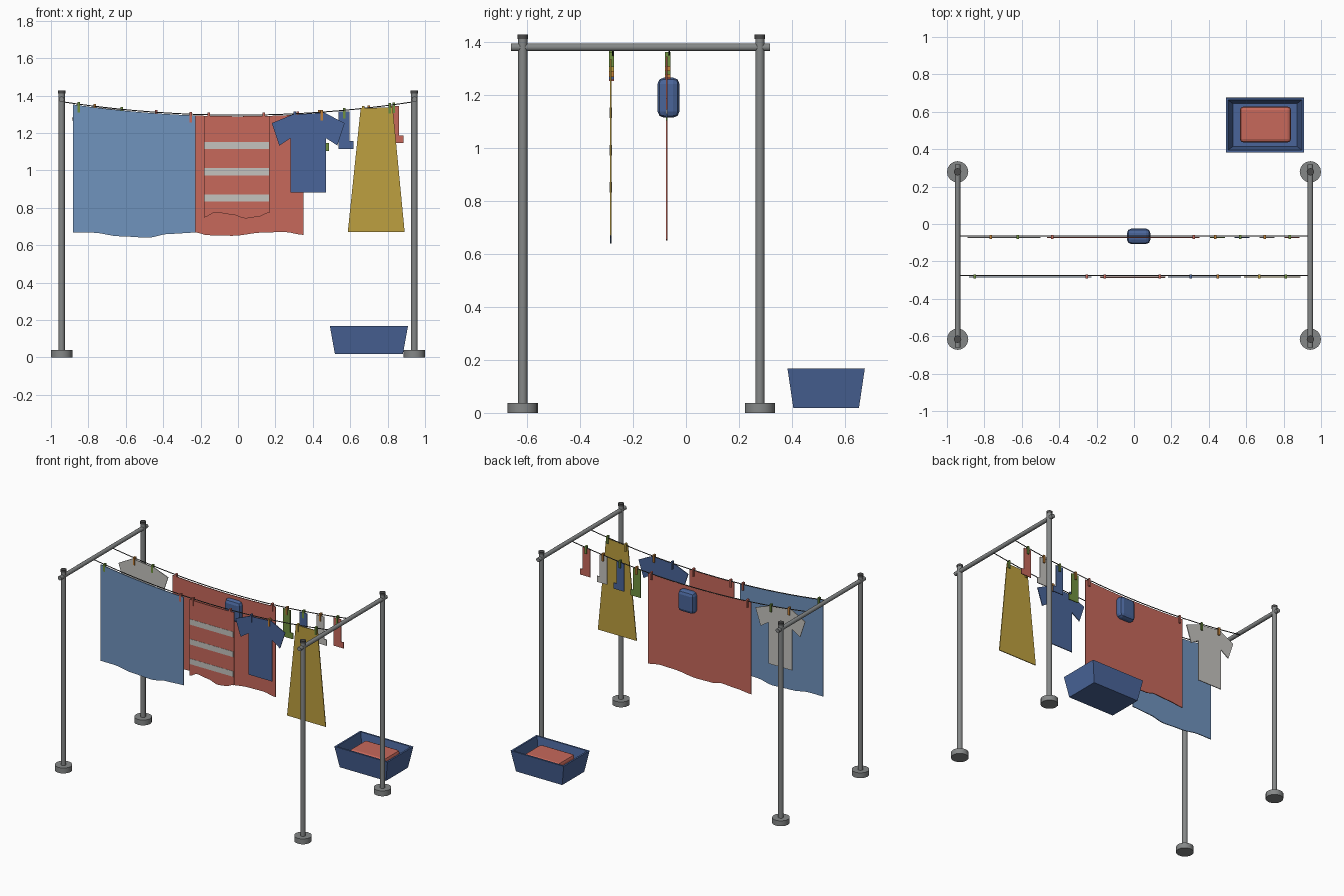
import bpy, bmesh, math

if "Cube" in bpy.data.objects:
    bpy.data.objects.remove(bpy.data.objects["Cube"])


def material(name, rgb):
    m = bpy.data.materials.new(name)
    m.diffuse_color = (*rgb, 1)
    m.use_nodes = True
    m.node_tree.nodes["Principled BSDF"].inputs["Base Color"].default_value = m.diffuse_color
    return m


GREY = material("metal grey", (0.235, 0.245, 0.245))
DARK = material("dark grey", (0.07, 0.07, 0.07))
SKY = material("light blue", (0.162, 0.292, 0.51))
BLUE = material("dark blue", (0.068, 0.13, 0.32))
RED = material("brick red", (0.57, 0.14, 0.105))
YELLOW = material("mustard", (0.51, 0.35, 0.05))
WHITE = material("off white", (0.56, 0.55, 0.52))
GREEN = material("green", (0.16, 0.28, 0.05))
ORANGE = material("orange", (0.55, 0.22, 0.04))

FRONT_Y, BACK_Y, POST_X = -0.276, -0.064, 0.943
CLOTH_T = 0.006


def line_z(x):
    return 1.295 + 0.072 * (x / POST_X) ** 2


def make(name, bm, mat):
    bmesh.ops.recalc_face_normals(bm, faces=bm.faces)
    me = bpy.data.meshes.new(name)
    bm.to_mesh(me)
    bm.free()
    me.materials.append(mat)
    ob = bpy.data.objects.new(name, me)
    bpy.context.collection.objects.link(ob)
    return ob


def box(name, center, size, mat, bevel=0, segments=2):
    bm = bmesh.new()
    bmesh.ops.create_cube(bm, size=1)
    for v in bm.verts:
        v.co = [c + s * k for c, s, k in zip(center, size, v.co)]
    if bevel:
        bmesh.ops.bevel(bm, geom=bm.edges[:], offset=bevel, segments=segments,
                        profile=0.5, affect='EDGES')
    return make(name, bm, mat)


def cylinder(name, center, r, depth, mat, along_y=False, sides=16):
    bpy.ops.mesh.primitive_cylinder_add(
        vertices=sides, radius=r, depth=depth, location=center,
        rotation=(math.pi / 2 if along_y else 0, 0, 0))
    ob = bpy.context.object
    ob.name = name
    ob.data.materials.append(mat)
    bpy.ops.object.shade_smooth_by_angle()
    return ob


def cloth(name, outline, line_y, mat):
    """Thin flat cloth: an outline in x,z given some thickness in y."""
    y = line_y - 0.008 - CLOTH_T / 2
    bm = bmesh.new()
    face = bm.faces.new([bm.verts.new((x, y, z)) for x, z in outline])
    ext = bmesh.ops.extrude_face_region(bm, geom=[face])
    for v in ext["geom"]:
        if isinstance(v, bmesh.types.BMVert):
            v.co.y += CLOTH_T
    bmesh.ops.triangulate(bm, faces=[f for f in bm.faces if len(f.verts) > 4])
    return make(name, bm, mat)


def sheet(name, hem, line_y, mat):
    """Cloth whose top follows the line and whose hem waves through points."""
    low = []
    for (x0, z0), (x1, z1) in zip(hem, hem[1:]):
        for i in range(4):
            t = i / 4
            s = (1 - math.cos(math.pi * t)) / 2
            low.append((x0 + (x1 - x0) * t, z0 + (z1 - z0) * s))
    low.append(hem[-1])
    top = [(x, line_z(x) - 0.006) for x, _ in reversed(low)]
    return cloth(name, low + top, line_y, mat)


def shirt(name, cx, line_y, mat):
    half = [(0.094, -0.424), (0.094, -0.132), (0.155, -0.172),
            (0.195, -0.052), (0.085, 0)]
    z0 = line_z(cx) - 0.002
    pts = [(cx + x, z0 + z) for x, z in half]
    pts += [(cx - x, z0 + z) for x, z in reversed(half)]
    for i in (4, 5):                      # shoulders lean with the line
        pts[i] = (pts[i][0], line_z(pts[i][0]) - 0.004)
    return cloth(name, pts, line_y, mat)


def sock(name, cx, line_y, mat):
    z = line_z(cx) - 0.006
    prof = [(-0.029, 0), (-0.029, -0.2), (0.051, -0.2), (0.051, -0.158),
            (0.029, -0.158), (0.029, 0)]
    return cloth(name, [(cx + x, z + dz) for x, dz in prof], line_y, mat)


# Posts with feet and caps
for sx, side in ((-1, "left"), (1, "right")):
    x = sx * POST_X
    for y, end in ((-0.616, "front"), (0.279, "back")):
        tag = f"{end}_{side}"
        cylinder(f"foot_{tag}", (x, y, 0.019), 0.057, 0.038, GREY)
        cylinder(f"post_{tag}", (x, y, 0.72), 0.0175, 1.39, GREY)
        cylinder(f"cap_{tag}", (x, y, 1.42), 0.0195, 0.016, DARK)
    cylinder(f"crossbar_{side}", (x, -0.171, 1.38), 0.0145, 0.978, GREY, along_y=True)

# Sagging lines
for y, end in ((FRONT_Y, "front"), (BACK_Y, "back")):
    cu = bpy.data.curves.new(f"line_{end}", 'CURVE')
    cu.dimensions = '3D'
    cu.bevel_depth = 0.003
    cu.bevel_resolution = 1
    cu.use_fill_caps = True
    sp = cu.splines.new('POLY')
    sp.points.add(24)
    for i, p in enumerate(sp.points):
        x = POST_X * (i / 12 - 1)
        p.co = (x, y, line_z(x), 1)
    cu.materials.append(DARK)
    bpy.context.collection.objects.link(bpy.data.objects.new(f"line_{end}", cu))

# Washing on the front line
sheet("blue_sheet", [(-0.882, 0.667), (-0.78, 0.667), (-0.63, 0.647), (-0.48, 0.64),
                     (-0.37, 0.66), (-0.227, 0.667)], FRONT_Y, SKY)
sheet("striped_towel", [(-0.182, 0.748), (-0.12, 0.775), (-0.035, 0.764), (0.04, 0.743),
                        (0.1, 0.75), (0.168, 0.773)], FRONT_Y, RED)
for i, z in enumerate((1.133, 0.992, 0.852)):
    box(f"towel_stripe_{i}", (-0.007, FRONT_Y - 0.008, z), (0.343, 0.009, 0.039), WHITE)
shirt("blue_shirt", 0.376, FRONT_Y, BLUE)
cloth("yellow_skirt", [(0.587, 0.67), (0.891, 0.67), (0.827, 1.336), (0.656, 1.333)],
      FRONT_Y, YELLOW)

# Washing on the back line
shirt("white_shirt", -0.694, BACK_Y, WHITE)
sheet("red_sheet", [(-0.465, 0.652), (-0.35, 0.662), (-0.23, 0.668), (-0.16, 0.653),
                    (-0.03, 0.65), (0.14, 0.668), (0.25, 0.67), (0.349, 0.655)], BACK_Y, RED)
for cx, mat, col in ((0.435, GREEN, "green"), (0.567, BLUE, "blue"),
                     (0.7, WHITE, "white"), (0.833, RED, "red")):
    sock(f"{col}_sock", cx, BACK_Y, mat)

# Pegs
pegs = {
    FRONT_Y: [(-0.852, GREEN), (-0.253, RED), (-0.157, RED), (0.137, RED),
              (0.303, BLUE), (0.447, ORANGE), (0.67, YELLOW), (0.812, GREEN)],
    BACK_Y: [(-0.766, ORANGE), (-0.622, GREEN), (-0.437, RED), (0.32, RED),
             (0.435, ORANGE), (0.567, GREEN), (0.7, ORANGE), (0.833, GREEN)],
}
for y, row in pegs.items():
    for i, (x, mat) in enumerate(row):
        box(f"peg_{'front' if y == FRONT_Y else 'back'}_{i}",
            (x, y - 0.005, line_z(x) - 0.016), (0.013, 0.02, 0.055), mat)

# Peg bag
box("peg_bag", (0.025, -0.066, 1.19), (0.125, 0.083, 0.151), BLUE, bevel=0.024)

# Laundry basket: open tapered tub
bm = bmesh.new()
rings = []
for hx, hy, z in ((0.182, 0.124, 0.019), (0.209, 0.146, 0.168),
                  (0.197, 0.134, 0.168), (0.171, 0.114, 0.032)):
    rings.append([bm.verts.new((0.7 + a * hx, 0.529 + b * hy, z))
                  for a, b in ((-1, -1), (1, -1), (1, 1), (-1, 1))])
for lo, hi in zip(rings, rings[1:]):
    for i in range(4):
        j = (i + 1) % 4
        bm.faces.new((lo[i], lo[j], hi[j], hi[i]))
bm.faces.new(rings[0])
bm.faces.new(rings[-1])
make("basket", bm, BLUE)
box("folded_laundry", (0.703, 0.532, 0.088), (0.273, 0.192, 0.114), RED, bevel=0.018)
